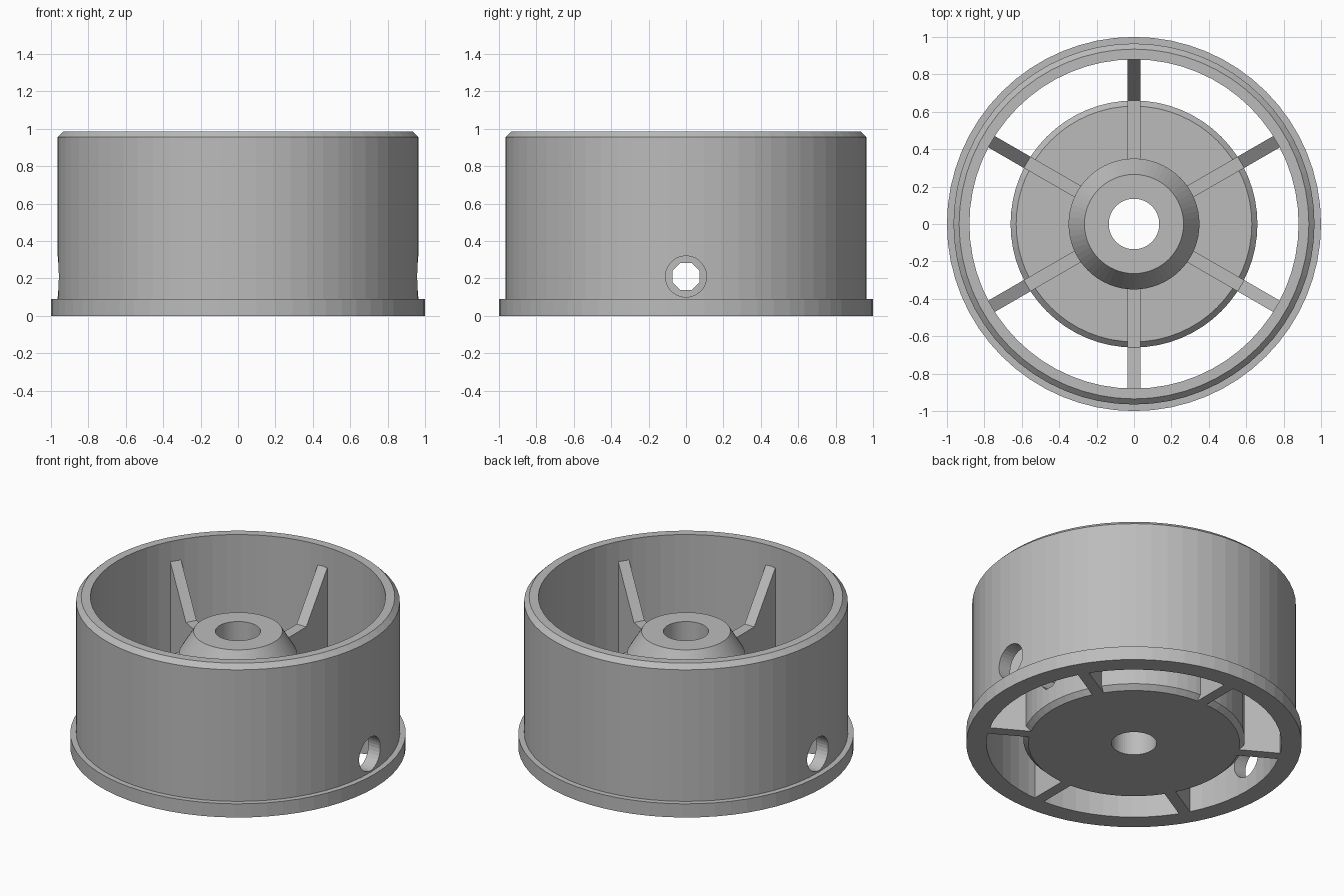
import bpy
import bmesh
from math import pi, radians
from mathutils import Matrix

SEGMENTS = 64

if "Cube" in bpy.data.objects:
    bpy.data.objects.remove(bpy.data.objects["Cube"], do_unlink=True)

grey = bpy.data.materials.new("plain_grey")
grey.use_nodes = True
colour = (0.5, 0.5, 0.5, 1)
grey.diffuse_color = colour
grey.node_tree.nodes["Principled BSDF"].inputs["Base Color"].default_value = colour


def finish(bm, name):
    """Turn a bmesh into a named object."""
    bmesh.ops.recalc_face_normals(bm, faces=bm.faces)
    mesh = bpy.data.meshes.new(name)
    bm.to_mesh(mesh)
    bm.free()
    mesh.materials.append(grey)
    obj = bpy.data.objects.new(name, mesh)
    bpy.context.collection.objects.link(obj)
    return obj


def lathe(name, profile):
    """Revolve a closed (radius, height) profile around z."""
    bm = bmesh.new()
    verts = [bm.verts.new((r, 0, z)) for r, z in profile]
    edges = [bm.edges.new((a, b)) for a, b in zip(verts, verts[1:] + verts[:1])]
    bmesh.ops.spin(bm, geom=verts + edges, axis=(0, 0, 1), cent=(0, 0, 0),
                   angle=2 * pi, steps=SEGMENTS, use_merge=True)
    bmesh.ops.remove_doubles(bm, verts=bm.verts, dist=1e-5)
    return finish(bm, name)


def drill(target, radius, height, sides):
    """Cut a straight hole along x through the whole target."""
    bm = bmesh.new()
    spin = Matrix.Rotation(pi / sides, 4, "Z")
    place = Matrix.Translation((0, 0, height)) @ Matrix.Rotation(pi / 2, 4, "Y") @ spin
    bmesh.ops.create_cone(bm, cap_ends=True, segments=sides, radius1=radius,
                          radius2=radius, depth=3, matrix=place)
    cutter = finish(bm, "drill_cutter")
    cutter.hide_render = True
    mod = target.modifiers.new("drill", "BOOLEAN")
    mod.operation = "DIFFERENCE"
    mod.solver = "EXACT"
    mod.object = cutter
    bpy.context.view_layer.objects.active = target
    bpy.ops.object.modifier_apply(modifier=mod.name)
    bpy.data.objects.remove(cutter, do_unlink=True)


def rib(name, angle, width=0.07):
    """Upright web joining hub and rim, rising towards the rim."""
    bm = bmesh.new()
    outline = [(0.3, 0), (0.9, 0), (0.9, 0.88), (0.66, 0.545), (0.3, 0.545)]
    face = bm.faces.new([bm.verts.new((r, -width / 2, z)) for r, z in outline])
    side = bmesh.ops.extrude_face_region(bm, geom=[face])["geom"]
    bmesh.ops.translate(bm, vec=(0, width, 0),
                        verts=[v for v in side if isinstance(v, bmesh.types.BMVert)])
    bm.transform(Matrix.Rotation(angle, 4, "Z"))
    return finish(bm, name)


# Outer rim with bottom flange and chamfered top edge
rim = lathe("rim", [(0.88, 0), (1, 0), (1, 0.09), (0.965, 0.09),
                    (0.965, 0.955), (0.935, 0.985), (0.88, 0.985)])
drill(rim, 0.11, 0.21, 32)

# Chamfered disc with raised conical boss and central bore
hub = lathe("hub", [(0.135, 0), (0.63, 0), (0.66, 0.03), (0.66, 0.35),
                    (0.63, 0.38), (0.35, 0.38), (0.35, 0.62),
                    (0.265, 0.76), (0.135, 0.76)])
drill(hub, 0.078, 0.21, 8)

# Six ribs
for i in range(6):
    rib(f"rib_{i + 1}", radians(30 + 60 * i))
